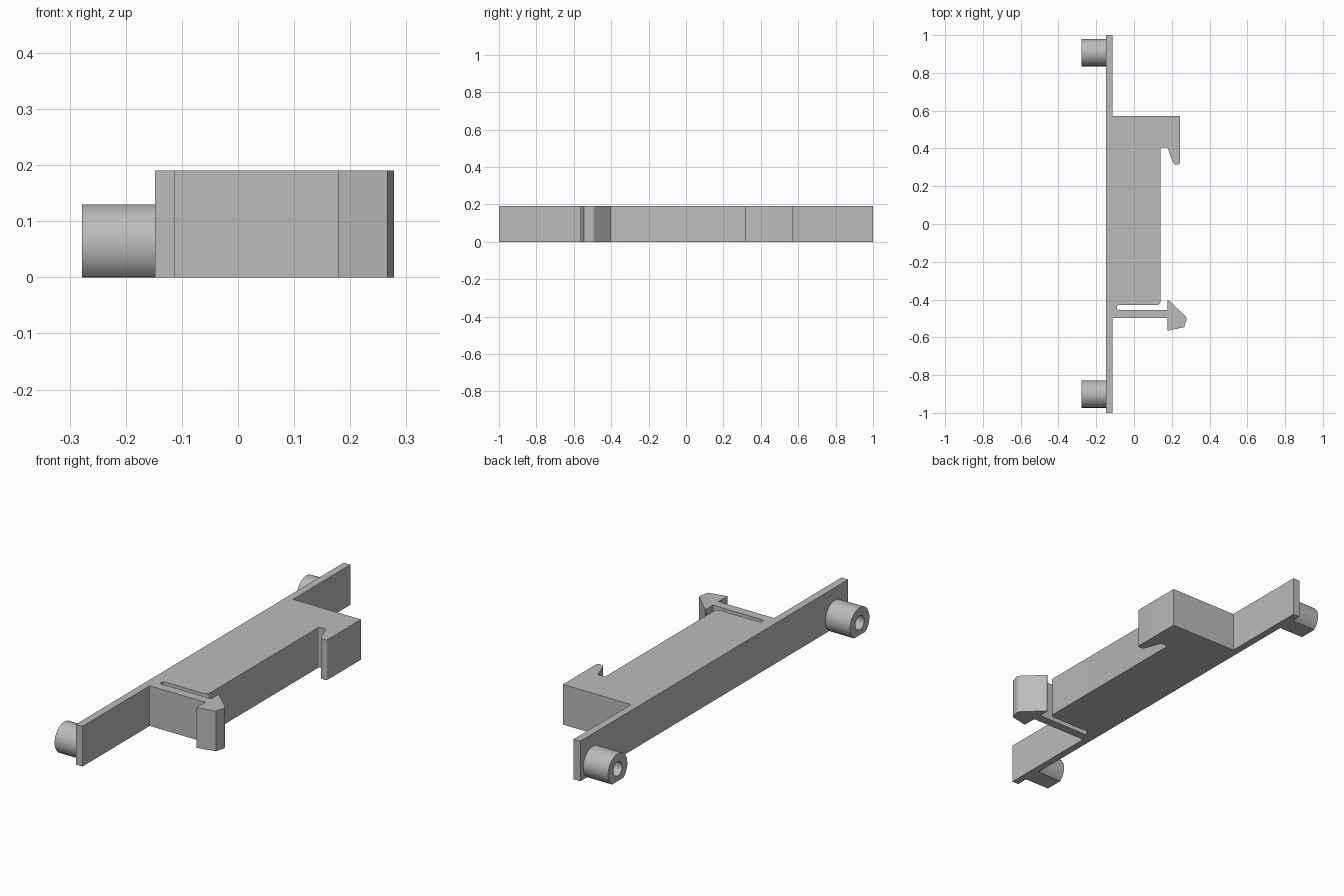
import bpy, bmesh, math

HEIGHT = 0.19

cube = bpy.data.objects.get("Cube")
if cube:
    bpy.data.objects.remove(cube, do_unlink=True)

grey = bpy.data.materials.new("plain grey")
grey.use_nodes = True
COLOUR = (0.5, 0.5, 0.5, 1)
grey.diffuse_color = COLOUR
grey.node_tree.nodes["Principled BSDF"].inputs["Base Color"].default_value = COLOUR


def finish(name, bm):
    """Turn a bmesh into a named grey object with sharp edges kept."""
    bmesh.ops.recalc_face_normals(bm, faces=bm.faces)
    mesh = bpy.data.meshes.new(name)
    bm.to_mesh(mesh)
    bm.free()
    mesh.materials.append(grey)
    obj = bpy.data.objects.new(name, mesh)
    bpy.context.collection.objects.link(obj)
    bpy.ops.object.select_all(action="DESELECT")
    obj.select_set(True)
    bpy.context.view_layer.objects.active = obj
    bpy.ops.object.shade_smooth_by_angle(angle=math.radians(30))
    return obj


def arc(cx, cy, r, start, end, steps=6):
    """Points along a circular arc, angles in degrees."""
    angles = [math.radians(start + (end - start) * i / steps) for i in range(steps + 1)]
    return [(cx + r * math.cos(a), cy + r * math.sin(a)) for a in angles]


# Clip bracket: back plate, body, fixed hook and springy arm in one outline
outline = [(-0.148, -1), (-0.113, -1), (-0.113, -0.498), (0.178, -0.498)]
# barbed tip of the springy arm
outline += [(0.178, -0.565), (0.266, -0.546)]
outline += arc(0.258, -0.502, 0.02, -15, 48)
outline += [(0.182, -0.402), (0.178, -0.402), (0.178, -0.455)]
# slot between arm and body, then the rounded body corner
outline += arc(-0.078, -0.442, 0.013, 270, 90)
outline += arc(0.12, -0.409, 0.02, -90, 0)
# fixed hook
outline += arc(0.148, 0.397, 0.008, 180, 90, 3)
outline += arc(0.17, 0.395, 0.01, 90, 15, 3)
outline += arc(0.221, 0.331, 0.016, 195, 270, 4)
outline += arc(0.235, 0.323, 0.008, -90, 0, 3)
outline += [(0.243, 0.572), (-0.113, 0.572), (-0.113, 1), (-0.148, 1)]

bm = bmesh.new()
base = bm.faces.new([bm.verts.new((x, y, 0)) for x, y in outline])
top = bmesh.ops.extrude_face_region(bm, geom=[base])["geom"]
bmesh.ops.translate(bm, vec=(0, 0, HEIGHT),
                    verts=[v for v in top if isinstance(v, bmesh.types.BMVert)])
finish("clip_bracket", bm)


def peg(name, y, radius=0.072, bore=0.033, z=0.058, sides=48):
    """Hollow peg along x with its underside flattened on the ground."""
    bm = bmesh.new()
    loops = []
    for x, r in ((-0.148, bore), (-0.148, radius), (-0.278, radius), (-0.278, bore)):
        loops.append([bm.verts.new((x, py, max(pz, 0)))
                      for py, pz in arc(y, z, r, 0, 360, sides)[:-1]])
    for k in range(4):
        a, b = loops[k], loops[(k + 1) % 4]
        for i in range(sides):
            j = (i + 1) % sides
            bm.faces.new((a[i], a[j], b[j], b[i]))
    finish(name, bm)


peg("back_peg", 0.907)
peg("front_peg", -0.901)
